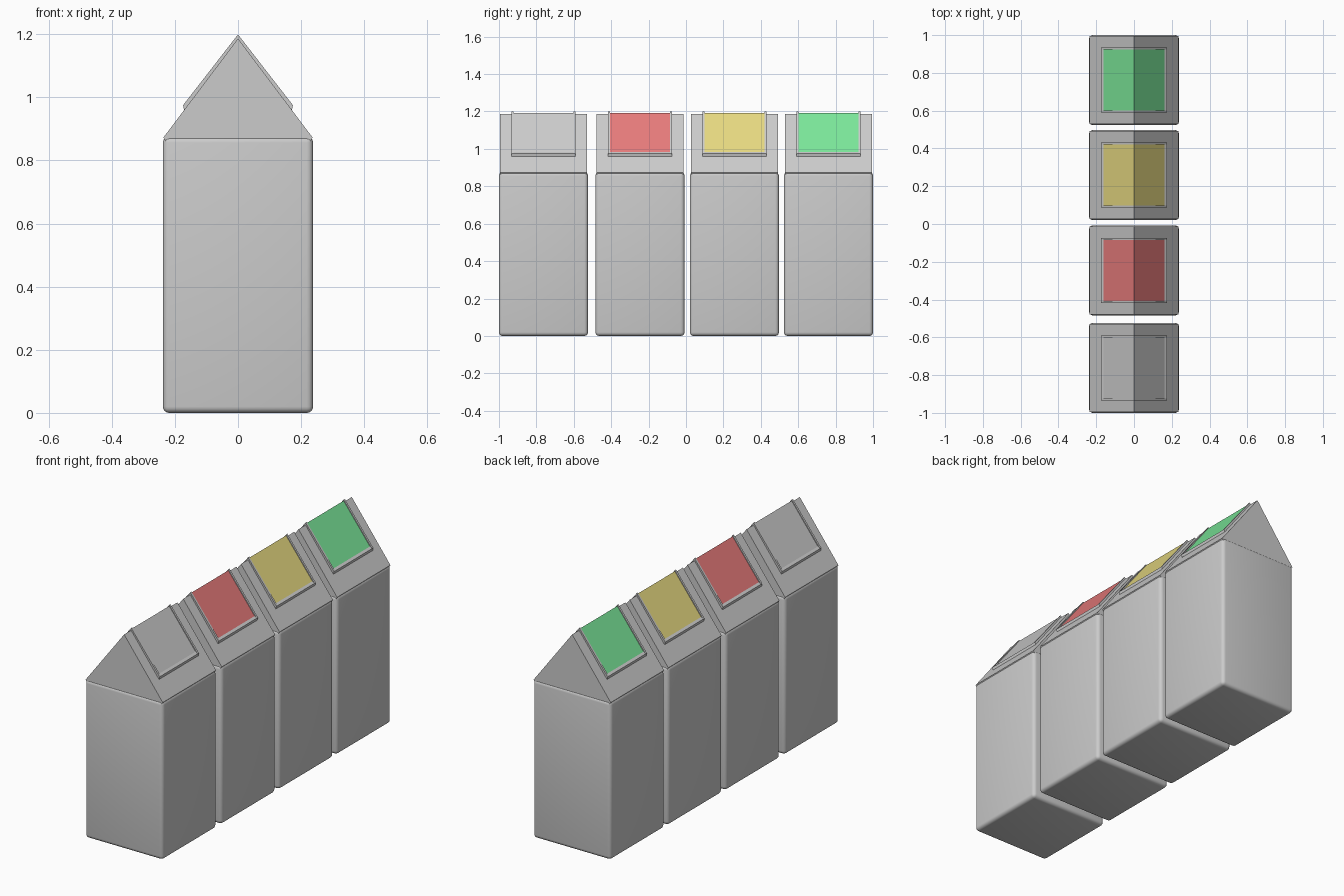
import bpy, bmesh

if "Cube" in bpy.data.objects:
    bpy.data.objects.remove(bpy.data.objects["Cube"])

HALF = 0.238          # half width of one bin
EAVE, RIDGE = 0.873, 1.186
ROOF_X = 0.236
SLOPE = (RIDGE - EAVE) / ROOF_X


def finish(name, bm, mat=None, smooth=False):
    bmesh.ops.recalc_face_normals(bm, faces=bm.faces)
    mesh = bpy.data.meshes.new(name)
    bm.to_mesh(mesh)
    bm.free()
    obj = bpy.data.objects.new(name, mesh)
    bpy.context.collection.objects.link(obj)
    if mat:
        mesh.materials.append(mat)
    if smooth:
        bpy.ops.object.select_all(action='DESELECT')
        obj.select_set(True)
        bpy.context.view_layer.objects.active = obj
        bpy.ops.object.shade_smooth_by_angle()
    return obj


def prism(bm, profile, y0, y1):
    """Extrude an xz profile from y0 to y1."""
    face = bm.faces.new([bm.verts.new((x, y0, z)) for x, z in profile])
    ext = bmesh.ops.extrude_face_region(bm, geom=[face])['geom']
    for v in ext:
        if isinstance(v, bmesh.types.BMVert):
            v.co.y = y1


def roof_z(x, lift=0.0):
    return RIDGE - SLOPE * abs(x) + lift


def chevron(x, top, bottom):
    """Bent strip that straddles the ridge, lying on both slopes."""
    return [(-x, roof_z(x, bottom)), (0, roof_z(0, bottom)), (x, roof_z(x, bottom)),
            (x + top * 0.4, roof_z(x, top)), (0, roof_z(0, top)), (-x - top * 0.4, roof_z(x, top))]


def material(name, color):
    m = bpy.data.materials.new(name)
    m.diffuse_color = (*color, 1)
    m.use_nodes = True
    m.node_tree.nodes["Principled BSDF"].inputs["Base Color"].default_value = m.diffuse_color
    return m


bins = [("plain", -0.762, None),
        ("red", -0.246, (0.8, 0.2, 0.2)),
        ("yellow", 0.259, (0.8, 0.7, 0.22)),
        ("green", 0.762, (0.2, 0.8, 0.32))]

for label, cy, color in bins:
    # rounded box body
    bm = bmesh.new()
    bmesh.ops.create_cube(bm, size=1)
    for v in bm.verts:
        v.co = (v.co.x * 2 * HALF, cy + v.co.y * 2 * HALF, (v.co.z + 0.5) * 0.876)
    bmesh.ops.bevel(bm, geom=bm.edges[:], offset=0.02, segments=4, profile=0.5, affect='EDGES')
    finish(label + "_bin_body", bm, smooth=True)

    # gabled lid
    bm = bmesh.new()
    prism(bm, [(-ROOF_X + 0.006, 0.862), (ROOF_X - 0.006, 0.862), (ROOF_X, EAVE),
               (0, RIDGE), (-ROOF_X, EAVE)], cy - 0.233, cy + 0.233)
    finish(label + "_bin_lid", bm)

    # thin raised frame around the flaps
    bm = bmesh.new()
    for s in (-1, 1):
        ya, yb = cy + s * 0.161, cy + s * 0.172
        prism(bm, chevron(0.169, 0.013, -0.01), ya, yb)
        prism(bm, [(s * 0.162, roof_z(0.162, -0.01)), (s * 0.169, roof_z(0.169, -0.01)),
                   (s * 0.174, roof_z(0.169, 0.013)), (s * 0.162, roof_z(0.162, 0.013))],
              cy - 0.161, cy + 0.161)
    finish(label + "_flap_frame", bm)

    # coloured flaps set inside the frame
    bm = bmesh.new()
    prism(bm, chevron(0.162, 0.007, -0.01), cy - 0.162, cy + 0.162)
    finish(label + "_flaps", bm, material(label + "_paint", color) if color else None)
